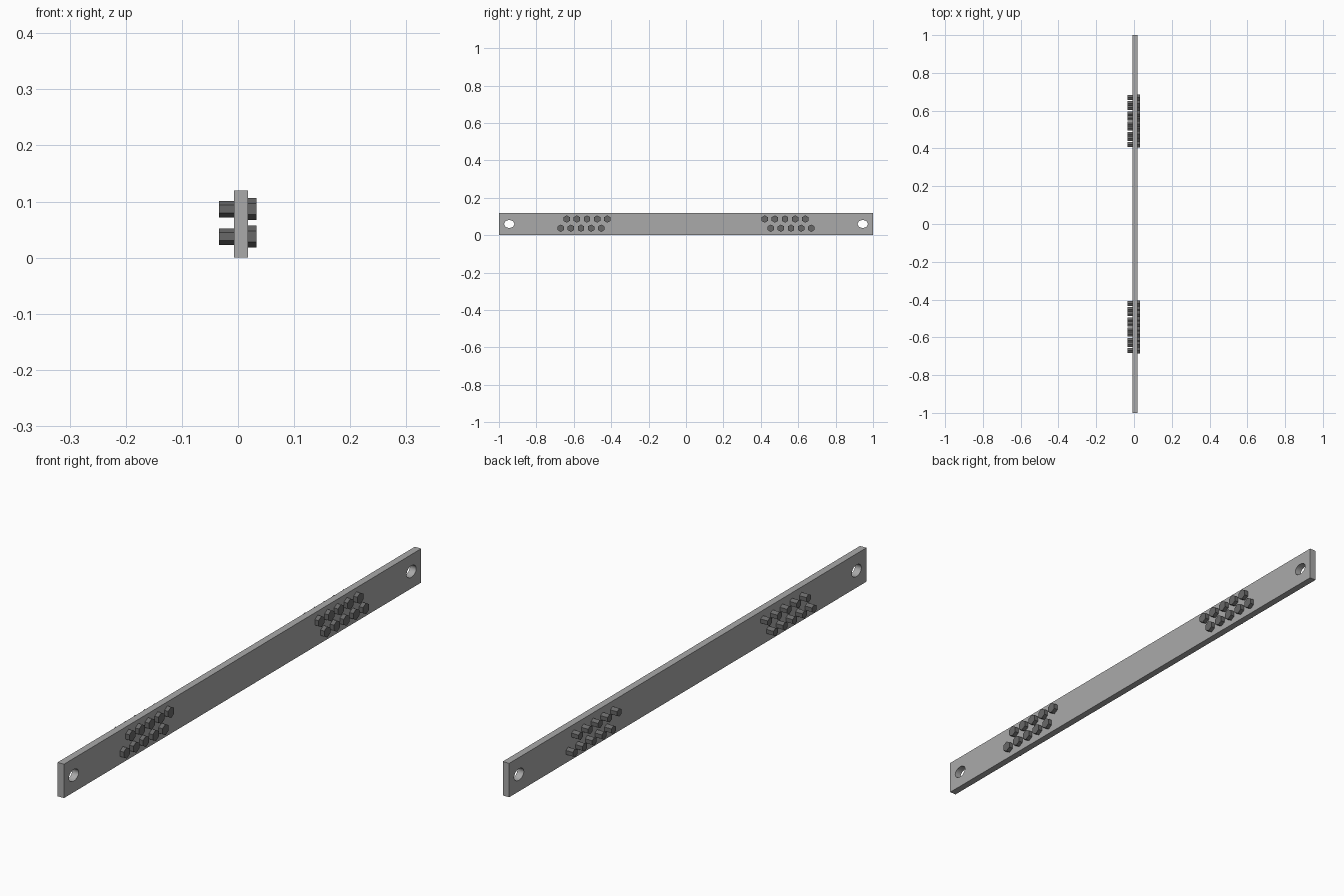
import bpy
import math

if "Cube" in bpy.data.objects:
    bpy.data.objects.remove(bpy.data.objects["Cube"])


def material(name, value):
    m = bpy.data.materials.new(name)
    m.diffuse_color = (value, value, value, 1)
    m.use_nodes = True
    m.node_tree.nodes["Principled BSDF"].inputs["Base Color"].default_value = m.diffuse_color
    return m


steel = material("light_grey_steel", 0.40)
dark = material("dark_grey_steel", 0.14)


def prism(name, sides, x0, x1, y, z, ry, rz, mat):
    """Prism along x with a corner pointing up."""
    bpy.ops.mesh.primitive_cylinder_add(vertices=sides, radius=1, depth=1)
    ob = bpy.context.object
    ob.name = name
    step = 2 * math.pi / sides
    for v in ob.data.vertices:
        a = round(math.atan2(v.co.y, v.co.x) / step - 0.5 * (sides % 4 == 2)) * step \
            + (step / 2 if sides % 4 == 2 else 0)
        v.co = (x1 if v.co.z > 0 else x0, y + ry * math.cos(a), z + rz * math.sin(a))
    ob.data.materials.append(mat)
    return ob


# Flat bar
bpy.ops.mesh.primitive_cube_add(size=1)
bar = bpy.context.object
bar.name = "flat_bar"
for v in bar.data.vertices:
    v.co = (0.0055 + v.co.x * 0.025, v.co.y * 2, 0.06 + v.co.z * 0.12)
bar.data.materials.append(steel)

# Oval mounting hole at each end
for side in (-1, 1):
    cutter = prism("hole_cutter", 32, -0.1, 0.1, side * 0.945, 0.06, 0.027, 0.0205, steel)
    cutter.hide_render = True
    mod = bar.modifiers.new("hole", 'BOOLEAN')
    mod.operation = 'DIFFERENCE'
    mod.object = cutter
    bpy.context.view_layer.objects.active = bar
    bpy.ops.object.modifier_apply(modifier=mod.name)
    bpy.data.objects.remove(cutter)
bpy.ops.object.select_all(action='DESELECT')
bar.select_set(True)
bpy.context.view_layer.objects.active = bar
bpy.ops.object.shade_smooth_by_angle(angle=math.radians(30))

# Two mirrored groups of bolts, each with two staggered rows of five
for side in (-1, 1):
    for start, z in ((0.421, 0.0865), (0.453, 0.0375)):
        for i in range(5):
            y = side * (start + 0.0542 * i)
            prism("bolt_head", 6, 0.018, 0.033, y, z, 0.0195, 0.0195, dark)
            prism("bolt_shank", 6, -0.034, 0.018, y, z, 0.0145, 0.0145, dark)
